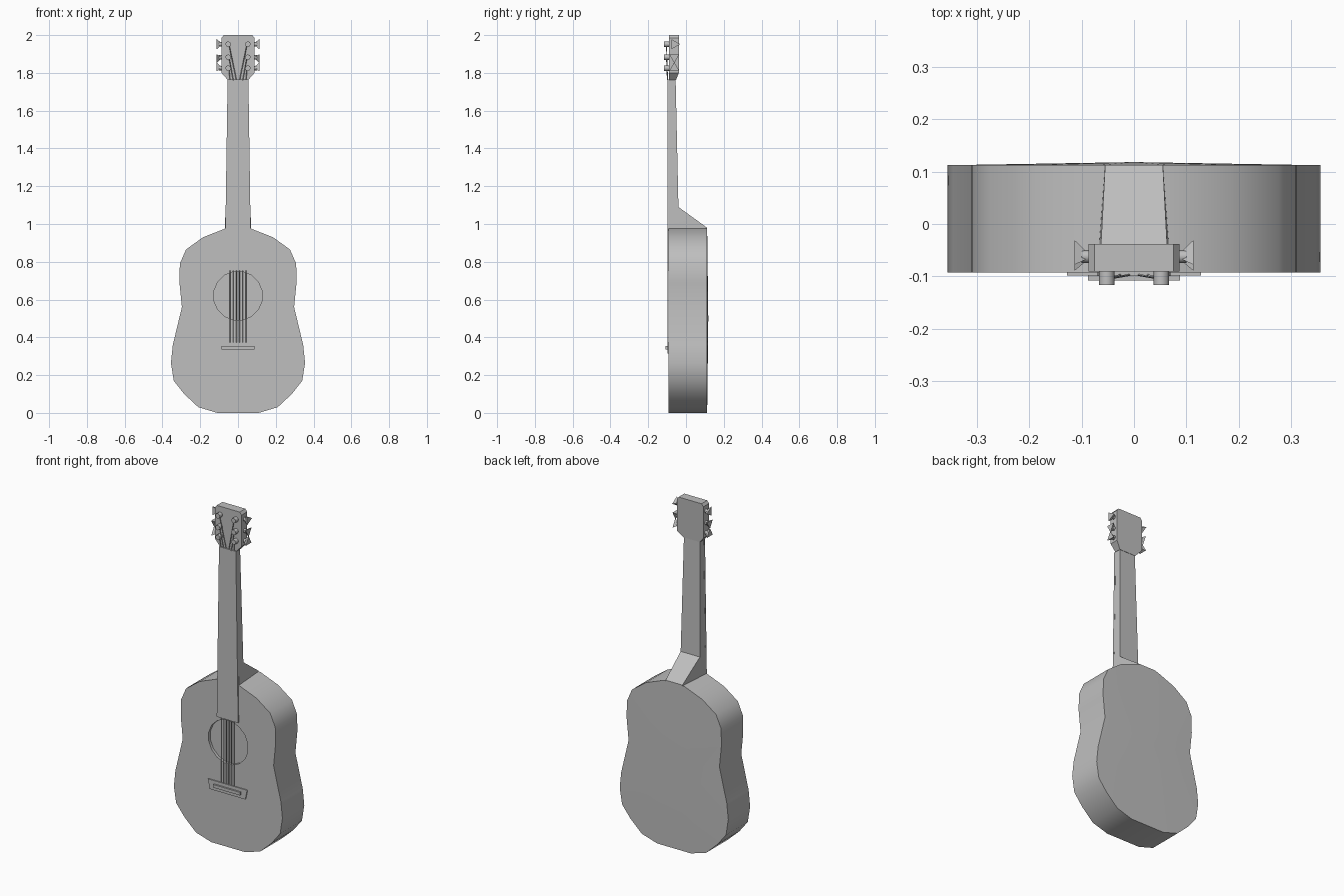
import bpy, bmesh, math
from mathutils import Vector

if "Cube" in bpy.data.objects:
    bpy.data.objects.remove(bpy.data.objects["Cube"])

grey = bpy.data.materials.new("plain grey")
grey.diffuse_color = (0.52, 0.52, 0.52, 1)
grey.use_nodes = True
grey.node_tree.nodes["Principled BSDF"].inputs["Base Color"].default_value = grey.diffuse_color


def finish(name, bm, angle=30):
    bmesh.ops.recalc_face_normals(bm, faces=bm.faces[:])
    me = bpy.data.meshes.new(name)
    bm.to_mesh(me)
    bm.free()
    me.materials.append(grey)
    ob = bpy.data.objects.new(name, me)
    bpy.context.collection.objects.link(ob)
    bpy.ops.object.select_all(action='DESELECT')
    ob.select_set(True)
    bpy.context.view_layer.objects.active = ob
    bpy.ops.object.shade_smooth_by_angle(angle=math.radians(angle))
    return ob


def loft(bm, rings, caps=True):
    loops = [[bm.verts.new(p) for p in r] for r in rings]
    n = len(loops[0])
    for a, b in zip(loops, loops[1:]):
        for i in range(n):
            bm.faces.new((a[i], a[(i + 1) % n], b[(i + 1) % n], b[i]))
    if caps:
        bm.faces.new(loops[0])
        bm.faces.new(loops[-1])
    return loops


def plate(name, half, y0, y1, angle=30):
    # mirrored (x, z) half outline extruded in y
    pts = half + [(-x, z) for x, z in reversed(half)]
    bm = bmesh.new()
    loft(bm, [[(x, y, z) for x, z in pts] for y in (y0, y1)])
    return finish(name, bm, angle)


def rod(bm, p0, p1, r0, r1, n, spin=0):
    p0, p1 = Vector(p0), Vector(p1)
    d = (p1 - p0).normalized()
    u = Vector((1, 0, 0)) if abs(d.y) > 0.9 else Vector((0, 1, 0))
    u = (u - d * u.dot(d)).normalized()
    v = d.cross(u)
    angs = [spin + 2 * math.pi * i / n for i in range(n)]
    loft(bm, [[p + r * (u * math.cos(a) + v * math.sin(a)) for a in angs]
              for p, r in ((p0, r0), (p1, r1))])


# Body: outline walls, domed back, front with a recessed sound hole
half = [(0.11, 0), (0.21, 0.03), (0.285, 0.1), (0.34, 0.17), (0.355, 0.265),
        (0.345, 0.36), (0.297, 0.56), (0.31, 0.69), (0.308, 0.79),
        (0.275, 0.865), (0.185, 0.93), (0.07, 0.975)]
outline = half + [(-x, z) for x, z in reversed(half)]
bm = bmesh.new()
front, back = loft(bm, [[(x, y, z) for x, z in outline] for y in (-0.092, 0.112)], False)
centre = bm.verts.new((0, 0.118, 0.5))
for i in range(len(back)):
    bm.faces.new((back[i], back[(i + 1) % len(back)], centre))
angs = [2 * math.pi * (i + 0.5) / 16 for i in range(16)]
rim, floor = loft(bm, [[(0.13 * math.cos(a), y, 0.62 + 0.13 * math.sin(a)) for a in angs]
                       for y in (-0.092, -0.075)], False)
bm.faces.new(floor)
edges = [bm.edges.get((l[i], l[(i + 1) % len(l)])) for l in (front, rim) for i in range(len(l))]
bmesh.ops.triangle_fill(bm, edges=edges, use_beauty=True)
finish("body", bm, 50)

# Neck with heel
bm = bmesh.new()
loft(bm, [[(-wf, -0.09, zf), (wf, -0.09, zf), (wb, yb, zb), (-wb, yb, zb)]
          for wf, zf, wb, yb, zb in ((0.07, 0.965, 0.055, 0.112, 0.965),
                                     (0.07, 0.98, 0.055, 0.112, 0.98),
                                     (0.065, 1.09, 0.063, -0.04, 1.09),
                                     (0.054, 1.765, 0.052, -0.055, 1.765))])
finish("neck", bm)

# Fretboard
plate("fretboard", [(0.07, 0.755), (0.055, 1.765)], -0.099, -0.088)

# Headstock, its back stepping in to meet the neck
bm = bmesh.new()
outline = [(0.054, 1.762), (0.087, 1.8), (0.087, 1.985), (0.075, 2.0)]
outline += [(-x, z) for x, z in reversed(outline)]
loft(bm, [[(x, y if z > 1.78 else min(y, -0.053), z) for x, z in outline]
          for y in (-0.091, -0.038)])
finish("headstock", bm)

# Bridge and saddle
plate("bridge", [(0.116, 0.315), (0.128, 0.372)], -0.098, -0.09)
plate("saddle", [(0.088, 0.335), (0.088, 0.353)], -0.108, -0.096)

# Tuning posts and three-sided buttons
posts, buttons = bmesh.new(), bmesh.new()
rows = ((1.825, math.pi / 2), (1.883, -math.pi / 2), (1.952, 0))
for s in (-1, 1):
    for z, turn in rows:
        rod(posts, (s * 0.052, -0.088, z), (s * 0.052, -0.116, z), 0.015, 0.015, 8)
        rod(buttons, (s * 0.08, -0.062, z), (s * 0.1, -0.062, z), 0.012, 0.012, 8)
        rod(buttons, (s * 0.092, -0.062, z), (s * 0.113, -0.062, z), 0.011, 0.031, 3, s * turn)
finish("tuning_posts", posts, 50)
finish("tuning_buttons", buttons, 50)

# Strings: over the body, then from the fretboard end to the posts
bm = bmesh.new()
for s in (-1, 1):
    for x, (z, turn) in zip((0.042, 0.025, 0.008), rows):
        rod(bm, (s * x, -0.096, 0.365), (s * x, -0.096, 0.76), 0.002, 0.002, 4)
        rod(bm, (s * x, -0.097, 1.76), (s * 0.048, -0.104, z), 0.002, 0.002, 4)
finish("strings", bm)
